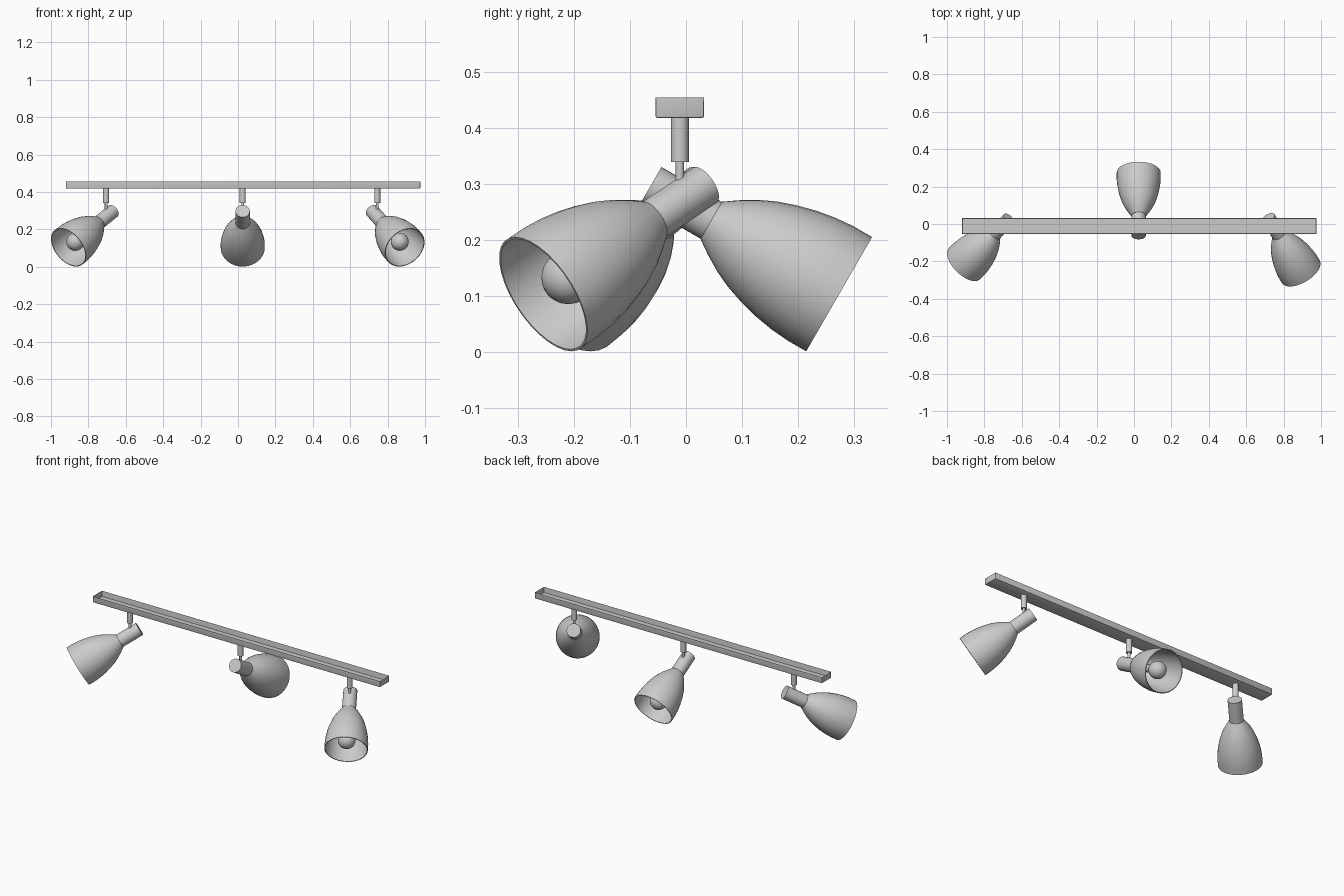
import bpy, bmesh, math
from mathutils import Matrix, Vector

if "Cube" in bpy.data.objects:
    bpy.data.objects.remove(bpy.data.objects["Cube"])

SEG = 32
AXIS_Y = -0.011      # the rail and stems sit slightly in front of centre
PIVOT_Z = 0.268


def finish(name, bm, matrix=Matrix(), angle=35):
    bmesh.ops.recalc_face_normals(bm, faces=bm.faces)
    mesh = bpy.data.meshes.new(name)
    bm.to_mesh(mesh)
    bm.free()
    ob = bpy.data.objects.new(name, mesh)
    bpy.context.collection.objects.link(ob)
    ob.matrix_world = matrix
    bpy.ops.object.select_all(action='DESELECT')
    ob.select_set(True)
    bpy.context.view_layer.objects.active = ob
    bpy.ops.object.shade_smooth_by_angle(angle=math.radians(angle))
    return ob


def lathe(name, profile, matrix):
    """Revolve (radius, z) points about local z."""
    bm = bmesh.new()
    verts = [bm.verts.new((r, 0, z)) for r, z in profile]
    edges = [bm.edges.new(p) for p in zip(verts, verts[1:])]
    bmesh.ops.spin(bm, geom=verts + edges, cent=(0, 0, 0), axis=(0, 0, 1),
                   angle=math.tau, steps=SEG, use_duplicate=False)
    bmesh.ops.remove_doubles(bm, verts=bm.verts, dist=1e-5)
    return finish(name, bm, matrix)


# Rail: shallow tray, open at the top
bm = bmesh.new()
size = Vector((1.895, 0.087, 0.038))
bmesh.ops.create_cube(bm, size=1, matrix=Matrix.Diagonal((*size, 1)))
top = max(bm.faces, key=lambda f: f.calc_center_median().z)
bmesh.ops.inset_region(bm, faces=[top], thickness=0.004)
bmesh.ops.translate(bm, verts=top.verts, vec=(0, 0, -0.034))
outer = [e for e in bm.edges if all(
    abs(abs(v.co.x) - size.x / 2) < 1e-4 and abs(abs(v.co.y) - size.y / 2) < 1e-4
    or abs(v.co.z + size.z / 2) < 1e-4 for v in e.verts)]
bmesh.ops.bevel(bm, geom=outer, offset=0.003, segments=2, profile=0.5, affect='EDGES')
finish("rail", bm, Matrix.Translation((0.0275, AXIS_Y, 0.438)))

# Lamp profiles run along the lamp axis, measured from the pivot
neck = [(0, -0.06), (0.038, -0.06), (0.038, 0.066), (0, 0.066)]
shade_outer = [(0.0385, 0.065), (0.056, 0.090), (0.074, 0.120), (0.088, 0.150),
               (0.100, 0.185), (0.109, 0.220), (0.115, 0.255), (0.118, 0.290),
               (0.118, 0.329)]
shade_inner = [(r - 0.004, z) for r, z in reversed(shade_outer[1:])]
shade = [(0, 0.065)] + shade_outer + shade_inner + [(0.034, 0.072), (0, 0.072)]
# Bulb: globe with a slim socket neck
R, C = 0.048, 0.269
bulb = [(0, 0.07), (0.022, 0.07), (0.022, C - 0.045)]
bulb += [(R * math.sin(a), C - R * math.cos(a))
         for a in [math.radians(30 + 15 * i) for i in range(10)]] + [(0, C + R)]
stem = [(0, 0.422), (0.016, 0.422), (0.016, 0.34), (0.0075, 0.34),
        (0.0075, 0.29), (0, 0.29)]

# Three lamps: x position and heading (0 = front, positive = towards +x)
for side, x, heading in (("left", -0.705, -45), ("middle", 0.025, 180), ("right", 0.745, 31)):
    lathe(side + "_stem", stem, Matrix.Translation((x, AXIS_Y, 0)))
    aim = (Matrix.Translation((x, AXIS_Y, PIVOT_Z))
           @ Matrix.Rotation(math.radians(heading), 4, 'Z')
           @ Matrix.Rotation(math.radians(120), 4, 'X'))
    lathe(side + "_neck", neck, aim)
    lathe(side + "_shade", shade, aim)
    lathe(side + "_bulb", bulb, aim)
